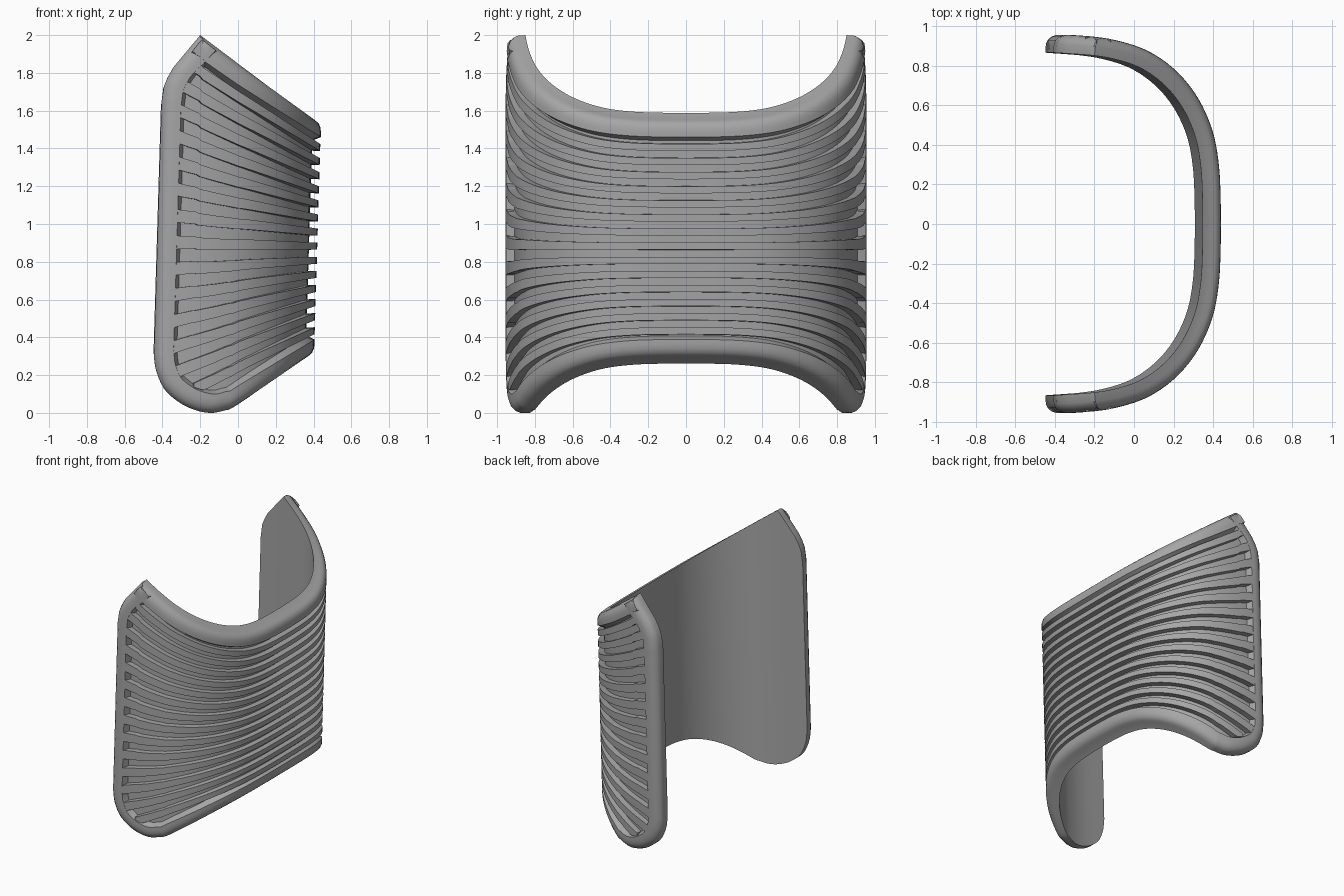
import bpy, bmesh, math
from mathutils import Vector

cube = bpy.data.objects.get("Cube")
if cube:
    bpy.data.objects.remove(cube, do_unlink=True)

LEAN = 0.03        # backward lean of the whole shell
PLATE = 0.045      # thickness of the square cut edge
FLOOR, OUTER = 0.05, 0.095
SLATS = 14


def interp(table, v):
    """Piecewise linear lookup, clamped at both ends."""
    if v <= table[0][0]:
        return table[0][1]
    for (a, p), (b, q) in zip(table, table[1:]):
        if v <= b:
            return p + (q - p) * (v - a) / max(b - a, 1e-9)
    return table[-1][1]


def spline(points, steps):
    """Catmull-Rom curve through 2D points."""
    p = [Vector(q) for q in points]
    p = [2 * p[0] - p[1]] + p + [2 * p[-1] - p[-2]]
    out = []
    for a, b, c, d in zip(p, p[1:], p[2:], p[3:]):
        for i in range(steps):
            t = i / steps
            out.append(0.5 * (2 * b + (c - a) * t + (2 * a - 5 * b + 4 * c - d) * t ** 2
                              + (3 * b - a - 3 * c + d) * t ** 3))
    return out + [p[-2]]


# Plan: U-shaped inner wall, mirrored across y
half = [(-.43, .865), (-.233, .85), (-.1, .825), (.02, .78), (.13, .7),
        (.22, .59), (.285, .45), (.315, .3), (.325, .12)]
plan = spline(half + [(x, -y) for x, y in reversed(half)], 10)
run = [0.0]
for a, b in zip(plan, plan[1:]):
    run.append(run[-1] + (b - a).length)
L = run[-1] / 2
path_x = [(r - L, p.x) for r, p in zip(run, plan)]
path_y = [(r - L, p.y) for r, p in zip(run, plan)]

# Side outline: upper and lower cut heights along x
top = [(-.43, 1.62), (-.42, 1.72), (-.4, 1.775), (-.37, 1.83), (-.233, 2), (.5, 1.46)]
bottom = [(p.x, p.y) for p in spline(
    [(-.43, .33), (-.418, .24), (-.37, .13), (-.285, .055), (-.2, .015), (-.12, 0),
     (-.05, .012), (.026, .045), (.324, .26), (.5, .387)], 4)]


def at(s):
    return Vector((interp(path_x, s), interp(path_y, s)))


def place(s, z, d):
    """Wrap a flat point (s, z) onto the curved wall, d outward from its inside."""
    p, t = at(s), at(s + .01) - at(s - .01)
    n = Vector((-t.y, t.x)).normalized()
    x2 = p.x + n.x * min(d, PLATE)
    lo, hi = interp(bottom, p.x), interp(top, p.x)
    lo2, hi2 = interp(bottom, x2), interp(top, x2)
    z = lo2 + (hi2 - lo2) * (z - lo) / (hi - lo)
    q = p + n * d
    return (q.x + LEAN * (z - .9), q.y, z)


def s_at(x):
    return interp([(px, s) for s, px in path_x if s <= 0], x)


# Stations along the wall, keeping the corners of the outline
keys = [s_at(x) for x, z in top[:-1]]
stations = []
for s in keys + [s_at(x) for x, z in bottom if x < .3] + [-L * i / 40 for i in range(41)]:
    if all(abs(s - o) > .008 for o in stations):
        stations.append(s)
stations = sorted(stations)
stations += [-s for s in reversed(stations) if s < -.001]
N = len(stations)
loop = [Vector((s, interp(bottom, at(s).x))) for s in stations]
loop += [Vector((s, interp(top, at(s).x))) for s in reversed(stations)]


def inset(w):
    """Outline moved inward by w with mitred corners."""
    out = []
    for i, p in enumerate(loop):
        e, f = p - loop[i - 1], loop[(i + 1) % len(loop)] - p
        n1 = Vector((-e.y, e.x)).normalized()
        n2 = Vector((-f.y, f.x)).normalized()
        out.append(p + (n1 + n2) * (w / (1 + n1.dot(n2))))
    return out


grey = bpy.data.materials.new("mid grey")
grey.use_nodes = True
grey.diffuse_color = (.38, .38, .38, 1)
grey.node_tree.nodes["Principled BSDF"].inputs["Base Color"].default_value = (.38, .38, .38, 1)


def finish(bm, name, angle):
    bmesh.ops.remove_doubles(bm, verts=bm.verts, dist=1e-5)
    bmesh.ops.recalc_face_normals(bm, faces=bm.faces)
    mesh = bpy.data.meshes.new(name)
    bm.to_mesh(mesh)
    bm.free()
    mesh.materials.append(grey)
    ob = bpy.data.objects.new(name, mesh)
    bpy.context.collection.objects.link(ob)
    bpy.ops.object.select_all(action='DESELECT')
    ob.select_set(True)
    bpy.context.view_layer.objects.active = ob
    bpy.ops.object.shade_smooth_by_angle(angle=math.radians(angle))
    return ob


def bridge(bm, rings, closed):
    """Quads between consecutive rows of vertices."""
    for a, b in zip(rings, rings[1:]):
        n = len(a)
        for i in range(n if closed else n - 1):
            j = (i + 1) % n
            bm.faces.new((a[i], a[j], b[j], b[i]))


def sheet(bm, outline, d, rows=8):
    """Fill between the lower and upper halves of an outline at depth d."""
    low, high = outline[:N], outline[N:][::-1]
    rings = [[bm.verts.new(place(*a.lerp(b, r / rows), d)) for a, b in zip(low, high)]
             for r in range(rows + 1)]
    bridge(bm, rings, False)


# Shell: smooth inside wall, rounded rim, recessed outer floor
section = [(0, 0), (0, PLATE), (.008, .065), (.025, .083), (.05, .093),
           (.075, OUTER), (.1, OUTER), (.12, FLOOR)]
bm = bmesh.new()
sheet(bm, inset(0), 0)
bridge(bm, [[bm.verts.new(place(p.x, p.y, d)) for p in inset(w)] for w, d in section], True)
sheet(bm, inset(section[-1][0]), FLOOR)
finish(bm, "shell_with_rim", 35)


def fan(k, x):
    """Height of fan line k at x, wide at the open ends and tight at the back."""
    f, u = (x + .3) / .625, k / SLATS
    return (1.92 - 1.9 * u) * (1 - f) + (1.47 - 1.1 * u) * f


# Slats: raised bands fanning out from the back, ending in the rim
for k in range(SLATS):
    bm = bmesh.new()
    rings = []
    for i in range(161):
        s = (L - .098) * (i / 80 - 1)
        x = at(s).x
        hi = min(fan(k + .25, x), interp(top, x) - .125)
        lo = max(fan(k + .75, x), interp(bottom, x) + .115)
        if hi - lo > .008:
            rings.append([bm.verts.new(place(s, z, d)) for z, d in
                          ((lo, FLOOR - .01), (lo, OUTER - .001),
                           (hi, OUTER - .001), (hi, FLOOR - .01))])
    bridge(bm, rings, True)
    bm.faces.new(rings[0])
    bm.faces.new(rings[-1])
    finish(bm, f"slat_{k + 1}", 35)
